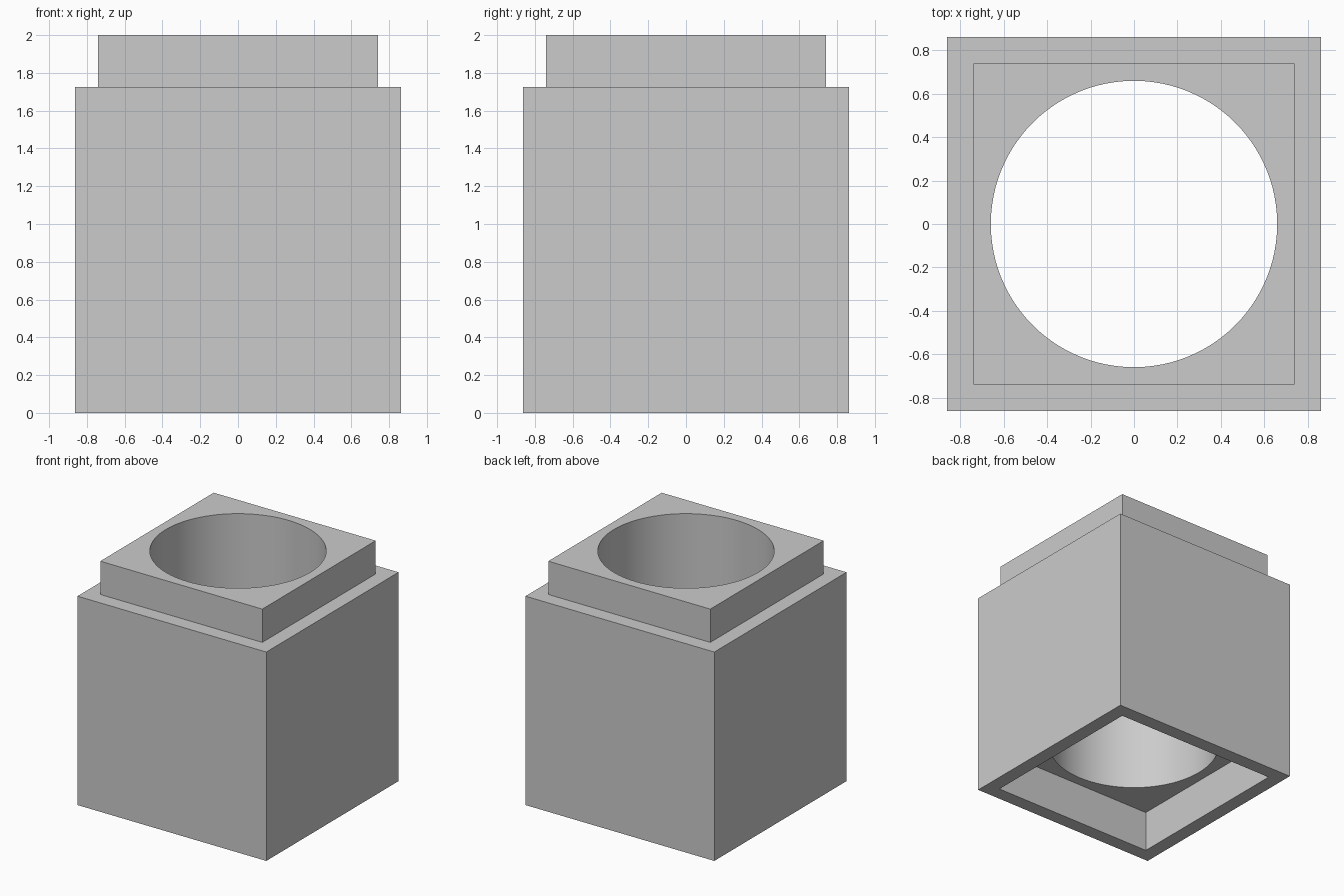
import bpy, bmesh
from math import radians, sin, cos, tau

cube = bpy.data.objects.get("Cube")
if cube:
    bpy.data.objects.remove(cube, do_unlink=True)

# Overall sizes
BODY, PEG, SOCKET, BORE = 0.8625, 0.74, 0.745, 0.66
TOP, SHOULDER, SOCKET_DEPTH = 2.0, 1.725, 0.34
SIDES = 96

grey = bpy.data.materials.new("plain grey")
grey.use_nodes = True
colour = (0.6, 0.6, 0.6, 1)
grey.diffuse_color = colour
grey.node_tree.nodes["Principled BSDF"].inputs["Base Color"].default_value = colour

bm = bmesh.new()


def square(half, z):
    corners = [(-half, -half), (half, -half), (half, half), (-half, half)]
    return [bm.verts.new((x, y, z)) for x, y in corners]


def circle(radius, z):
    angles = [tau * i / SIDES for i in range(SIDES)]
    return [bm.verts.new((radius * cos(a), radius * sin(a), z)) for a in angles]


def band(a, b):
    """Quads joining two rings with the same number of points."""
    for i in range(len(a)):
        bm.faces.new((a[i - 1], a[i], b[i], b[i - 1]))


def pierced_face(outer, inner):
    """Flat face between a square and the round bore."""
    edges = [bm.edges.get((r[i - 1], r[i])) for r in (outer, inner) for i in range(len(r))]
    bmesh.ops.triangle_fill(bm, edges=edges, use_beauty=True)


# Rings around the solid: body, peg, bore, socket
foot, shoulder_out = square(BODY, 0), square(BODY, SHOULDER)
shoulder_in, peg_top = square(PEG, SHOULDER), square(PEG, TOP)
bore_top, bore_bottom = circle(BORE, TOP), circle(BORE, SOCKET_DEPTH)
socket_top, socket_mouth = square(SOCKET, SOCKET_DEPTH), square(SOCKET, 0)

# Outer walls and shoulder, then the bore, then the socket and bottom rim
outside = [foot, shoulder_out, shoulder_in, peg_top]
underside = [socket_top, socket_mouth, foot]
for chain in (outside, [bore_top, bore_bottom], underside):
    for a, b in zip(chain, chain[1:]):
        band(a, b)

# Peg top and socket ceiling
pierced_face(peg_top, bore_top)
pierced_face(socket_top, bore_bottom)

bmesh.ops.recalc_face_normals(bm, faces=bm.faces[:])
mesh = bpy.data.meshes.new("stacking_block")
bm.to_mesh(mesh)
bm.free()
mesh.materials.append(grey)

block = bpy.data.objects.new("stacking_block", mesh)
bpy.context.collection.objects.link(block)
bpy.ops.object.select_all(action="DESELECT")
block.select_set(True)
bpy.context.view_layer.objects.active = block
bpy.ops.object.shade_smooth_by_angle(angle=radians(30))
